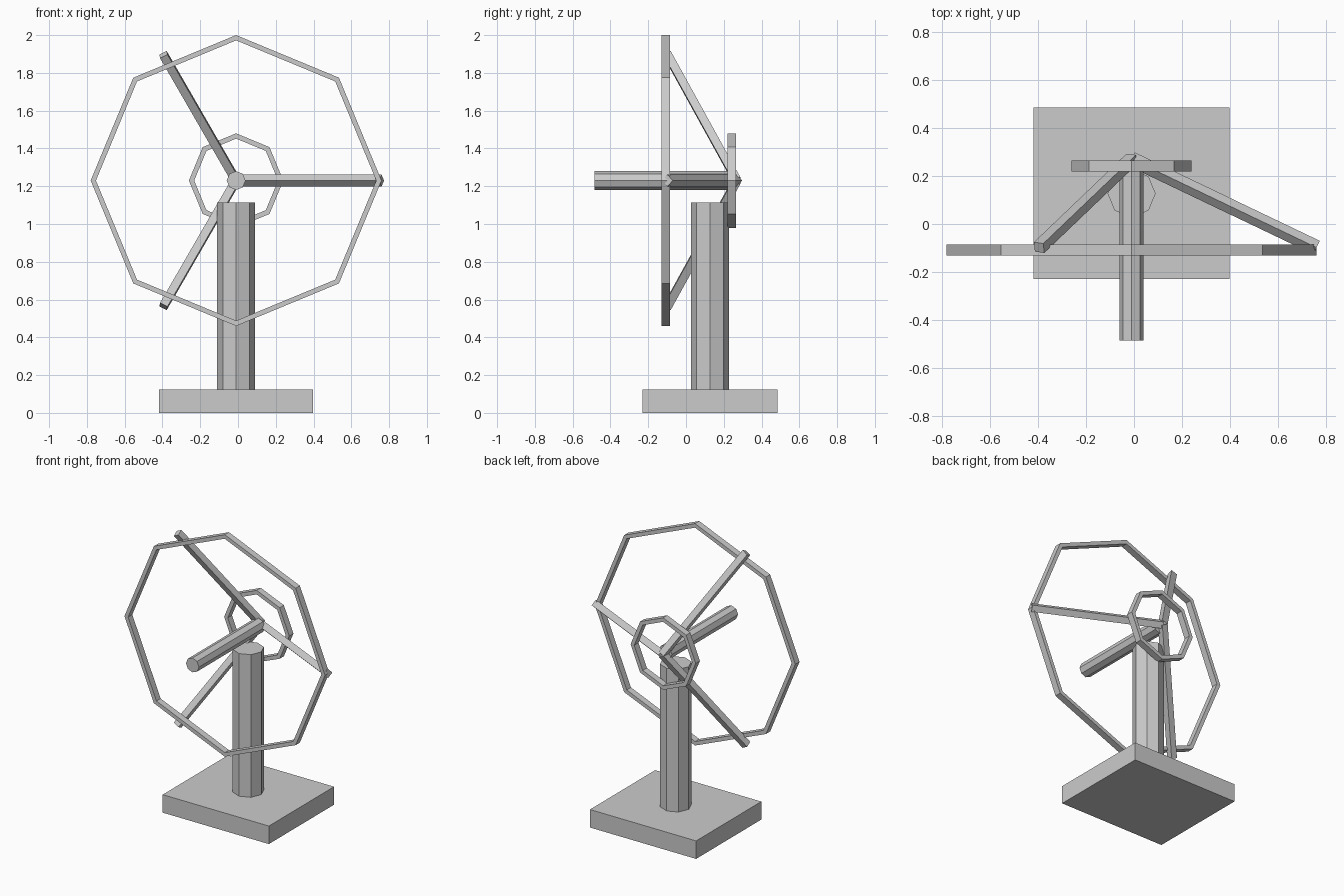
import bpy
import bmesh
from math import cos, sin, pi, radians
from mathutils import Vector, Matrix

cube = bpy.data.objects.get("Cube")
if cube:
    bpy.data.objects.remove(cube, do_unlink=True)

# Single grey finish
grey = bpy.data.materials.new("plain_grey")
grey.use_nodes = True
GREY = (0.6, 0.6, 0.6, 1)
grey.diffuse_color = GREY
grey.node_tree.nodes["Principled BSDF"].inputs["Base Color"].default_value = GREY

CX = -0.01      # shared centre line
AXIS_Z = 1.23   # height of the barrel axis


def finish(bm, name):
    bmesh.ops.recalc_face_normals(bm, faces=bm.faces)
    mesh = bpy.data.meshes.new(name)
    bm.to_mesh(mesh)
    bm.free()
    mesh.materials.append(grey)
    obj = bpy.data.objects.new(name, mesh)
    bpy.context.collection.objects.link(obj)
    return obj


def rod(name, start, end, radius, sides):
    """Prism between two points, one corner kept in the vertical plane."""
    start, end = Vector(start), Vector(end)
    d = (end - start).normalized()
    side = Vector((0, 0, 1)).cross(d)
    side = side.normalized() if side.length > 0.001 else Vector((1, 0, 0))
    up = d.cross(side)
    bm = bmesh.new()
    rings = []
    for p in (start, end):
        angles = [2 * pi * i / sides for i in range(sides)]
        rings.append([bm.verts.new(p + radius * (cos(a) * side + sin(a) * up)) for a in angles])
    for i in range(sides):
        j = (i + 1) % sides
        bm.faces.new((rings[0][i], rings[0][j], rings[1][j], rings[1][i]))
    bm.faces.new(rings[0])
    bm.faces.new(rings[1])
    return finish(bm, name)


def hoop(name, y, outer, inner, depth, sides=8):
    """Eight-sided flat hoop standing upright around the barrel axis."""
    bm = bmesh.new()
    section = [(outer, -depth / 2), (outer, depth / 2), (inner, depth / 2), (inner, -depth / 2)]
    loops = []
    for i in range(sides):
        a = 2 * pi * i / sides
        loops.append([bm.verts.new((CX + r * cos(a), y + dy, AXIS_Z + r * sin(a))) for r, dy in section])
    for i in range(sides):
        a, b = loops[i], loops[(i + 1) % sides]
        for k in range(4):
            m = (k + 1) % 4
            bm.faces.new((a[k], a[m], b[m], b[k]))
    return finish(bm, name)


# Base slab
bm = bmesh.new()
bmesh.ops.create_cube(bm, size=1, matrix=Matrix.Translation((CX, 0.128, 0.0625))
                      @ Matrix.Diagonal((0.815, 0.715, 0.125, 1)))
finish(bm, "base")

# Post and barrel
rod("post", (CX, 0.127, 0.12), (CX, 0.127, 1.115), 0.1, 8)
rod("barrel", (CX, 0.24, AXIS_Z), (CX, -0.485, AXIS_Z), 0.05, 8)

# Front and rear hoops
hoop("large_hoop", -0.108, 0.77, 0.742, 0.046)
hoop("small_hoop", 0.242, 0.25, 0.222, 0.046)

# Three slanted spokes from the hub to the large hoop
for i in range(3):
    a = radians(120 * i)
    rod(f"spoke_{i + 1}", (CX, 0.27, AXIS_Z),
        (CX + 0.77 * cos(a), -0.098, AXIS_Z + 0.77 * sin(a)), 0.031, 4)
